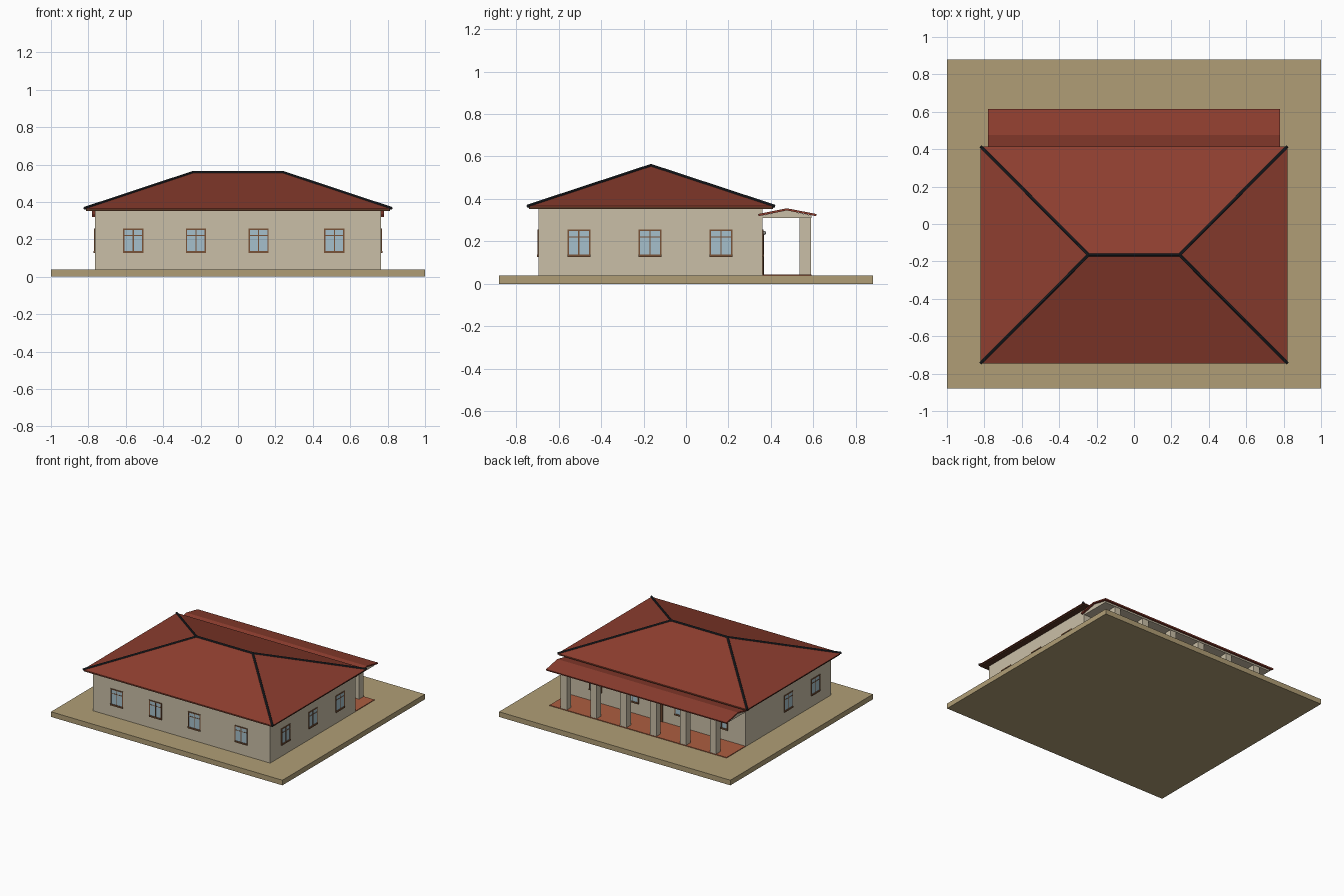
import bpy, bmesh, math
from mathutils import Vector, Matrix

if "Cube" in bpy.data.objects:
    bpy.data.objects.remove(bpy.data.objects["Cube"])


def material(name, r, g, b):
    m = bpy.data.materials.new(name)
    lin = [((c / 255 + 0.055) / 1.055) ** 2.4 for c in (r, g, b)]
    m.diffuse_color = (*lin, 1)
    m.use_nodes = True
    m.node_tree.nodes["Principled BSDF"].inputs["Base Color"].default_value = m.diffuse_color
    return m


SAND = material("sand ground", 176, 158, 118)
WALL = material("beige wall", 202, 191, 167)
ROOF = material("red roof", 142, 62, 47)
RIDGE = material("dark ridge", 38, 42, 48)
FASCIA = material("brown fascia", 88, 54, 36)
FRAME = material("brown frame", 122, 84, 56)
GLASS = material("blue glass", 166, 192, 204)
TILE = material("terracotta tile", 172, 94, 64)
DOOR = material("dark door", 92, 58, 38)
METAL = material("lamp grey", 150, 150, 145)


def mesh_object(name, verts, faces, mat):
    me = bpy.data.meshes.new(name)
    me.from_pydata(verts, [], faces)
    bm = bmesh.new()
    bm.from_mesh(me)
    bmesh.ops.recalc_face_normals(bm, faces=bm.faces)
    bm.to_mesh(me)
    bm.free()
    me.materials.append(mat)
    ob = bpy.data.objects.new(name, me)
    bpy.context.collection.objects.link(ob)
    return ob


def box(name, x0, x1, y0, y1, z0, z1, mat, matrix=None):
    v = [Vector((x, y, z)) for x in (x0, x1) for y in (y0, y1) for z in (z0, z1)]
    if matrix:
        v = [matrix @ p for p in v]
    f = [(0, 1, 3, 2), (4, 6, 7, 5), (0, 4, 5, 1), (2, 3, 7, 6), (0, 2, 6, 4), (1, 5, 7, 3)]
    return mesh_object(name, v, f, mat)


def extrude_x(name, profile, half, mat):
    """Sweep a closed y-z profile along x."""
    n = len(profile)
    v = [(x, y, z) for x in (-half, half) for y, z in profile]
    f = [tuple(range(n)), tuple(range(n, 2 * n))]
    f += [(i, (i + 1) % n, n + (i + 1) % n, n + i) for i in range(n)]
    return mesh_object(name, v, f, mat)


def rod(name, a, b, r, mat):
    a, b = Vector(a), Vector(b)
    d = b - a
    bpy.ops.mesh.primitive_cylinder_add(vertices=10, radius=r, depth=d.length, location=(a + b) / 2)
    ob = bpy.context.object
    ob.rotation_euler = d.to_track_quat('Z', 'Y').to_euler()
    ob.name = name
    ob.data.materials.append(mat)
    bpy.ops.object.shade_smooth_by_angle()


def window(name, x, y, angle):
    """Window on a wall; local -y points out of the wall."""
    m = Matrix.Translation((x, y, 0)) @ Matrix.Rotation(angle, 4, 'Z')
    w, z0, z1, t = 0.054, 0.131, 0.257, 0.007
    box(name + "_glass", -w + t, w - t, -0.002, 0.001, z0 + t, z1 - t, GLASS, m)
    for s in (-1, 1):
        a, b = sorted((s * w, s * (w - t)))
        box(name + "_jamb", a, b, -0.005, 0.001, z0, z1, FRAME, m)
    box(name + "_head", -w + t, w - t, -0.005, 0.001, z1 - t, z1, FRAME, m)
    box(name + "_sill", -w, w, -0.008, 0.001, z0 - 0.004, z0 + t, FRAME, m)
    box(name + "_mullion", -0.003, 0.003, -0.004, 0.001, z0 + t, z1 - t, FRAME, m)
    box(name + "_transom", -w + t, w - t, -0.0035, 0.001, 0.219, 0.224, FRAME, m)


# Ground slab and house walls
box("ground_slab", -1, 1, -0.88, 0.88, 0, 0.04, SAND)
box("house_walls", -0.765, 0.765, -0.695, 0.36, 0.04, 0.356, WALL)

# Hip roof with fascia beneath and dark ridge caps
X, Y0, Y1, YM, RX = 0.82, -0.745, 0.415, -0.165, 0.243
EZ, TZ = 0.366, 0.557
box("roof_fascia", -X + 0.006, X - 0.006, Y0 + 0.006, Y1 - 0.006, 0.352, EZ - 0.003, FASCIA)
eaves = [(-X, Y0), (X, Y0), (X, Y1), (-X, Y1)]
verts = [(x, y, z) for z in (EZ - 0.005, EZ) for x, y in eaves]
verts += [(-RX, YM, TZ), (RX, YM, TZ)]
faces = [(0, 3, 2, 1)] + [(i, (i + 1) % 4, 4 + (i + 1) % 4, 4 + i) for i in range(4)]
faces += [(4, 5, 9, 8), (5, 6, 9), (6, 7, 8, 9), (7, 4, 8)]
mesh_object("hip_roof", verts, faces, ROOF)
rod("ridge_cap", (-RX, YM, TZ), (RX, YM, TZ), 0.008, RIDGE)
for x, y in eaves:
    rod("hip_cap", (x, y, EZ), (math.copysign(RX, x), YM, TZ), 0.008, RIDGE)

# Porch: floor, columns, beam with gable ends, shallow pitched roof
box("porch_floor", -0.765, 0.765, 0.36, 0.592, 0.04, 0.045, TILE)
for i in range(6):
    x = -0.645 + 0.258 * i
    box("porch_column", x - 0.027, x + 0.027, 0.535, 0.589, 0.045, 0.312, WALL)
extrude_x("porch_beam", [(0.36, 0.31), (0.592, 0.31), (0.592, 0.322), (0.475, 0.346), (0.36, 0.322)],
          0.764, WALL)
extrude_x("porch_roof", [(0.342, 0.319), (0.475, 0.346), (0.613, 0.319), (0.615, 0.329),
                         (0.475, 0.356), (0.340, 0.329)], 0.78, ROOF)

# Windows on all four sides
for x in (-0.56, -0.225, 0.11, 0.515):
    window("front_window", x, -0.695, 0)
for x in (-0.56, -0.21, 0.21, 0.53):
    window("back_window", x, 0.36, math.pi)
for y in (-0.505, -0.17, 0.165):
    window("right_window", 0.765, y, math.pi / 2)
for y in (-0.505, -0.17):
    window("left_window", -0.765, y, -math.pi / 2)

# Back door with frame and wall lamps
box("door_frame", -0.052, 0.052, 0.359, 0.364, 0.045, 0.257, FRAME)
box("door_leaf", -0.044, 0.044, 0.359, 0.367, 0.045, 0.249, DOOR)
for s in (-1, 1):
    bpy.ops.mesh.primitive_uv_sphere_add(segments=12, ring_count=8, radius=0.009,
                                         location=(s * 0.085, 0.369, 0.24))
    lamp = bpy.context.object
    lamp.name = "wall_lamp"
    lamp.data.materials.append(METAL)
    bpy.ops.object.shade_smooth_by_angle()
